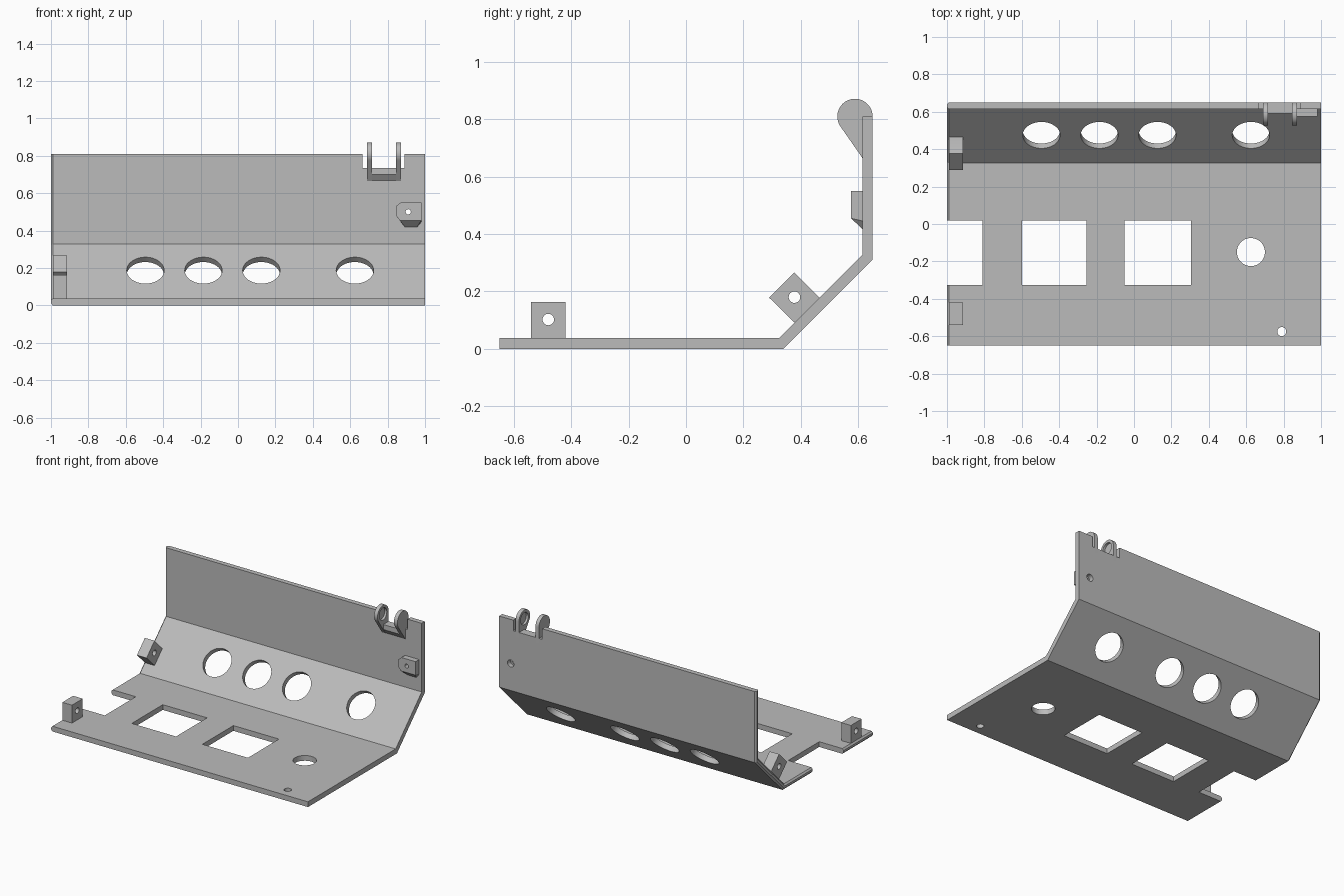
import bpy, bmesh, math
from mathutils import Matrix, Vector

if "Cube" in bpy.data.objects:
    bpy.data.objects.remove(bpy.data.objects["Cube"])

grey = bpy.data.materials.new("light grey plastic")
grey.use_nodes = True
colour = (0.5, 0.5, 0.5, 1)
grey.diffuse_color = colour
grey.node_tree.nodes["Principled BSDF"].inputs["Base Color"].default_value = colour


def finish(bm, name):
    bmesh.ops.recalc_face_normals(bm, faces=bm.faces)
    mesh = bpy.data.meshes.new(name)
    bm.to_mesh(mesh)
    bm.free()
    mesh.materials.append(grey)
    obj = bpy.data.objects.new(name, mesh)
    bpy.context.collection.objects.link(obj)
    return obj


def extrude_x(name, profile, x0, x1):
    """Extrude a (y, z) profile along x."""
    bm = bmesh.new()
    face = bm.faces.new([bm.verts.new((x0, y, z)) for y, z in profile])
    new = bmesh.ops.extrude_face_region(bm, geom=[face])["geom"]
    verts = [v for v in new if isinstance(v, bmesh.types.BMVert)]
    bmesh.ops.translate(bm, verts=verts, vec=(x1 - x0, 0, 0))
    return finish(bm, name)


def box(name, x0, x1, y0, y1, z0, z1):
    return extrude_x(name, [(y0, z0), (y1, z0), (y1, z1), (y0, z1)], x0, x1)


def cylinder(name, centre, axis, radius, depth, radius2=None):
    bm = bmesh.new()
    turn = Vector(axis).to_track_quat('Z', 'Y').to_matrix().to_4x4()
    bmesh.ops.create_cone(bm, cap_ends=True, segments=48, radius1=radius,
                          radius2=radius if radius2 is None else radius2,
                          depth=depth, matrix=Matrix.Translation(centre) @ turn)
    return finish(bm, name)


def cut(target, cutter):
    mod = target.modifiers.new("cut", 'BOOLEAN')
    mod.operation, mod.solver, mod.object = 'DIFFERENCE', 'EXACT', cutter
    bpy.context.view_layer.objects.active = target
    bpy.ops.object.modifier_apply(modifier=mod.name)
    bpy.data.objects.remove(cutter)


# Bent panel: outer and inner bend points, with a chamfered left edge
pairs = [((-0.65, 0), (-0.65, 0.037)), ((0.34, 0), (0.325, 0.037)),
         ((0.65, 0.31), (0.615, 0.327)), ((0.65, 0.81), (0.615, 0.81))]
bm = bmesh.new()
rings = []
for x, inset in ((-1, 0.3), (-0.99, 0), (1, 0)):
    ring = []
    for a, b in pairs:
        a, b = Vector(a), Vector(b)
        ring.append([bm.verts.new((x, *a.lerp(b, inset))),
                     bm.verts.new((x, *b.lerp(a, inset)))])
    rings.append(ring)
for i in range(3):
    for ring in (rings[0], rings[-1]):
        bm.faces.new((*ring[i], *reversed(ring[i + 1])))
for r, s in zip(rings, rings[1:]):
    for side in (0, 1):
        for i in range(3):
            bm.faces.new((r[i][side], r[i + 1][side], s[i + 1][side], s[i][side]))
    for i in (0, 3):
        bm.faces.new((*r[i], *reversed(s[i])))
panel = finish(bm, "bent_panel")

# Round holes in the sloping part
for x in (-0.495, -0.185, 0.125, 0.625):
    cut(panel, cylinder("hole", (x, 0.475, 0.187), (0, -1, 1), 0.1, 0.14))

# Square openings, edge notch and round holes in the floor
for x0, x1 in ((-1.1, -0.81), (-0.6, -0.255), (-0.05, 0.305)):
    cut(panel, box("opening", x0, x1, -0.325, 0.02, -0.1, 0.1))
for x, y, r in ((0.625, -0.15, 0.075), (0.79, -0.575, 0.024)):
    cut(panel, cylinder("hole", (x, y, 0), (0, 0, 1), r, 0.2))

# Notch for the hinge and screw hole in the back wall
cut(panel, box("notch", 0.665, 0.89, 0.55, 0.75, 0.735, 0.9))
cut(panel, cylinder("hole", (0.91, 0.64, 0.5), (0, 1, 0), 0.025, 0.1))

# Hinge ears with a dimple on each inner face
cy, cz, r = 0.589, 0.81, 0.0615
arc = [(cy + r * math.cos(math.radians(t)), cz + r * math.sin(math.radians(t)))
       for t in range(0, 217, 8)]
ear_profile = arc + [(0.615, 0.665), (0.65, 0.665)]
for name, x0, x1, inner in (("hinge_ear_right", 0.69, 0.717, 0.717),
                            ("hinge_ear_left", 0.845, 0.872, 0.845)):
    ear = extrude_x(name, ear_profile, x0, x1)
    cut(ear, cylinder("dimple", (inner, cy, cz), (1, 0, 0), 0.042, 0.032))
    ear.data.materials.clear()
    ear.data.materials.append(grey)

# Bar joining the ears
extrude_x("hinge_bar", [(0.64, 0.735), (0.592, 0.735), (0.592, 0.7),
                        (0.615, 0.668), (0.64, 0.668)], 0.7, 0.86)

# Side mounting blocks with a screw hole along x
floor_block = box("floor_mount_block", -0.99, -0.915, -0.54, -0.42, 0.03, 0.163)
cut(floor_block, cylinder("hole", (-0.95, -0.48, 0.102), (1, 0, 0), 0.02, 0.3))
slope_block = extrude_x("slope_mount_block", [(0.378, 0.266), (0.465, 0.179),
                        (0.468, 0.174), (0.383, 0.087), (0.29, 0.178)],
                        -0.99, -0.915)
cut(slope_block, cylinder("hole", (-0.95, 0.378, 0.18), (1, 0, 0), 0.02, 0.3))

# Wall boss: chamfered plate on the back wall, tapering into it below
outline = [(0.87, 0.55), (0.98, 0.55), (0.98, 0.455), (0.865, 0.455),
           (0.845, 0.48), (0.845, 0.53)]
foot = outline[:2] + [(0.98, 0.445), (0.955, 0.415), (0.895, 0.415)] + outline[4:]
bm = bmesh.new()
for x, z in outline:
    bm.verts.new((x, 0.575, z))
for x, z in foot:
    bm.verts.new((x, 0.618, z))
bmesh.ops.convex_hull(bm, input=bm.verts)
bmesh.ops.dissolve_limit(bm, angle_limit=0.02, verts=bm.verts, edges=bm.edges)
boss = finish(bm, "wall_boss")
cut(boss, cylinder("hole", (0.91, 0.6, 0.5), (0, 1, 0), 0.014, 0.2))

# Smooth the round walls, keeping corners crisp
for obj in bpy.context.collection.objects:
    if obj.type == 'MESH' and obj.data.materials[:1] == [grey]:
        bpy.ops.object.select_all(action='DESELECT')
        obj.select_set(True)
        bpy.context.view_layer.objects.active = obj
        bpy.ops.object.shade_smooth_by_angle(angle=math.radians(20))
